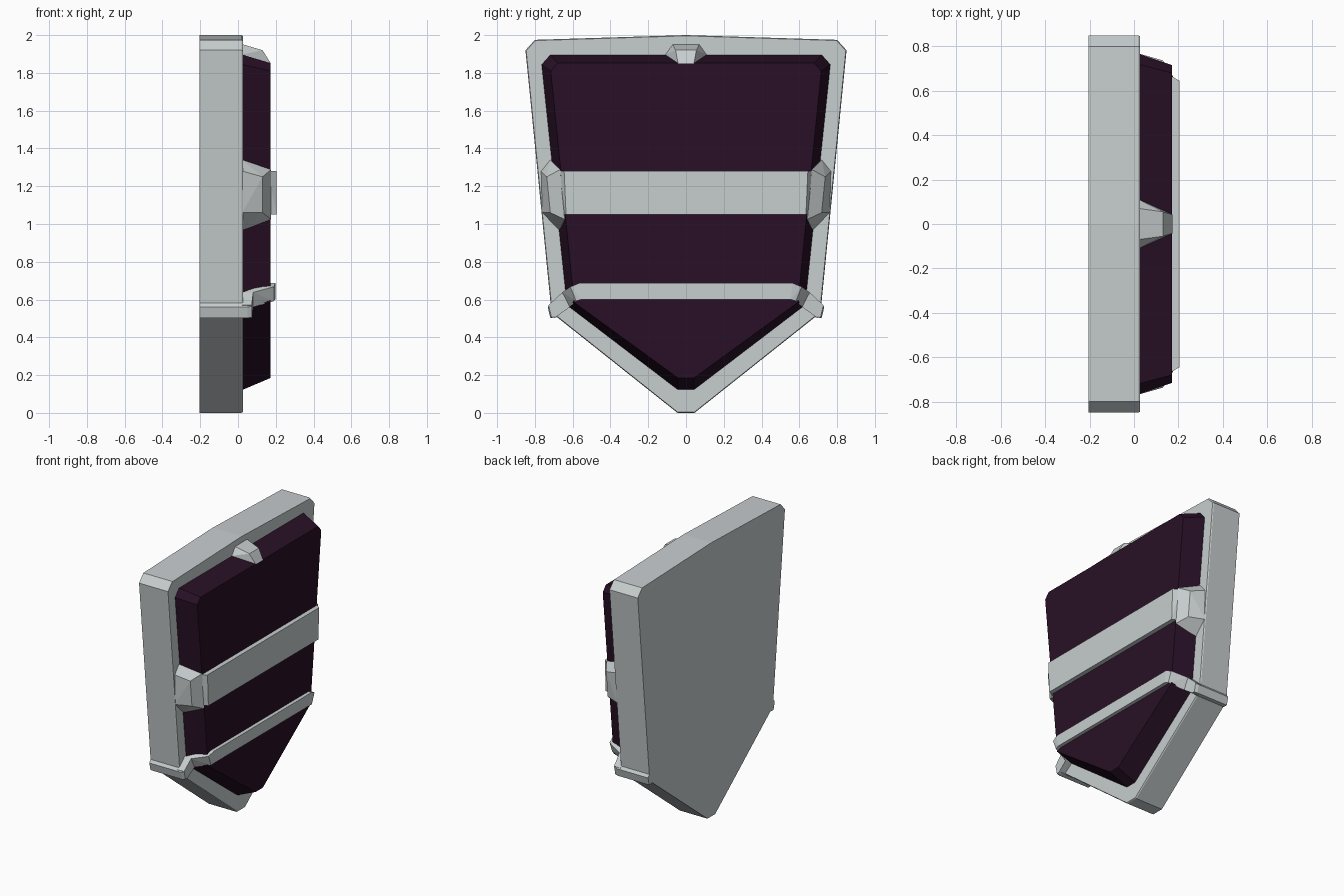
import bpy, bmesh

if "Cube" in bpy.data.objects:
    bpy.data.objects.remove(bpy.data.objects["Cube"])

def material(name, rgb):
    m = bpy.data.materials.new(name)
    m.diffuse_color = (*rgb, 1)
    m.use_nodes = True
    m.node_tree.nodes["Principled BSDF"].inputs["Base Color"].default_value = m.diffuse_color
    return m

SILVER = material("pale grey metal", (0.57, 0.61, 0.62))
PLUM = material("dark plum", (0.021, 0.0050, 0.019))

def finish(name, bm, mat):
    bmesh.ops.recalc_face_normals(bm, faces=bm.faces)
    me = bpy.data.meshes.new(name)
    bm.to_mesh(me)
    bm.free()
    me.materials.append(mat)
    ob = bpy.data.objects.new(name, me)
    bpy.context.collection.objects.link(ob)
    return ob

def loft(name, half_loops, mat):
    """Joins symmetric shield outlines, each given as (x, right-half y/z points)."""
    bm = bmesh.new()
    rings = []
    for x, half in half_loops:
        pts = half + [(-y, z) for y, z in reversed(half) if y > 0]
        rings.append([bm.verts.new((x, y, z)) for y, z in pts])
    bm.faces.new(rings[0])
    bm.faces.new(rings[-1])
    n = len(rings[0])
    for a, b in zip(rings, rings[1:]):
        for i in range(n):
            j = (i + 1) % n
            bm.faces.new((a[i], a[j], b[j], b[i]))
    return finish(name, bm, mat)

def hull(name, pts, mat):
    bm = bmesh.new()
    for p in pts:
        bm.verts.new(p)
    res = bmesh.ops.convex_hull(bm, input=bm.verts)
    loose = [v for v in bm.verts if not v.link_faces]
    bmesh.ops.delete(bm, geom=loose, context='VERTS')
    bmesh.ops.dissolve_limit(bm, angle_limit=0.02, verts=bm.verts, edges=bm.edges)
    return finish(name, bm, mat)

def flip(pts, s):
    return [(x, s * y, z) for x, y, z in pts]

# shield body
body = [(0, 2.0), (0.80, 1.975), (0.85, 1.92), (0.712, 0.53), (0.045, 0)]
rim = [(0, 1.996), (0.797, 1.971), (0.846, 1.918), (0.708, 0.532), (0.044, 0.004)]
loft("shield_body", [(-0.205, body), (0.018, body), (0.026, rim)], SILVER)

# raised dark panel with sloping edges
panel_outer = [(0.72, 1.897), (0.766, 1.845), (0.632, 0.57), (0.042, 0.12)]
panel_inner = [(0.68, 1.852), (0.716, 1.81), (0.592, 0.585), (0.042, 0.185)]
loft("raised_panel", [(0.02, panel_outer), (0.172, panel_inner)], PLUM)

# wide middle band
wide = []
for s in (-1, 1):
    wide += [(0.16, s * 0.672, 1.28), (0.16, s * 0.650, 1.05),
             (0.205, s * 0.645, 1.28), (0.205, s * 0.635, 1.05)]
hull("middle_band", wide, SILVER)

# clamps at the band ends
side_clamp = [(0.022, 0.72, 1.34), (0.022, 0.768, 1.28), (0.022, 0.762, 1.06),
              (0.022, 0.67, 0.965), (0.13, 0.737, 1.25), (0.13, 0.718, 1.06),
              (0.175, 0.666, 1.288), (0.175, 0.643, 1.025),
              (0.03, 0.62, 1.28), (0.03, 0.60, 1.04)]
for s, tag in ((-1, "left"), (1, "right")):
    hull("side_clamp_" + tag, flip(side_clamp, s), SILVER)

# small clamp on the top edge
top_clamp = []
for s in (-1, 1):
    top_clamp += flip([(0.022, 0.11, 1.897), (0.022, 0.07, 1.952),
                       (0.13, 0.055, 1.92), (0.174, 0.042, 1.85), (0.03, 0.05, 1.80)], s)
hull("top_clamp", top_clamp, SILVER)

# lower band: outer x, inner x, upper edge, lower edge at each bend
stations = [(0.198, 0.15, (0.565, 0.687), (0.555, 0.60)),
            (0.190, 0.11, (0.612, 0.668), (0.582, 0.592)),
            (0.080, 0.02, (0.655, 0.638), (0.615, 0.560)),
            (0.073, 0.02, (0.728, 0.570), (0.695, 0.503))]

def section(st, s):
    xo, xi, up, lo = st
    return [(x, s * y, z) for x in (xo, xi) for y, z in (up, lo)]

hull("lower_band", section(stations[0], 1) + section(stations[0], -1), SILVER)
wrap = [(x, y, z) for x in (-0.205, 0.05)
        for y, z in ((0.68, 0.58), (0.716, 0.582), (0.732, 0.56),
                     (0.718, 0.503), (0.685, 0.505))]
wrap += [(0.073, 0.70, 0.593), (0.073, 0.726, 0.565), (0.073, 0.712, 0.505),
         (0.073, 0.685, 0.512)]
for s, tag in ((-1, "left"), (1, "right")):
    for i in range(3):
        hull(f"lower_band_bend_{tag}_{i + 1}",
             section(stations[i], s) + section(stations[i + 1], s), SILVER)
    # corner piece wrapping round the body's edge
    hull("lower_band_wrap_" + tag, flip(wrap, s), SILVER)
